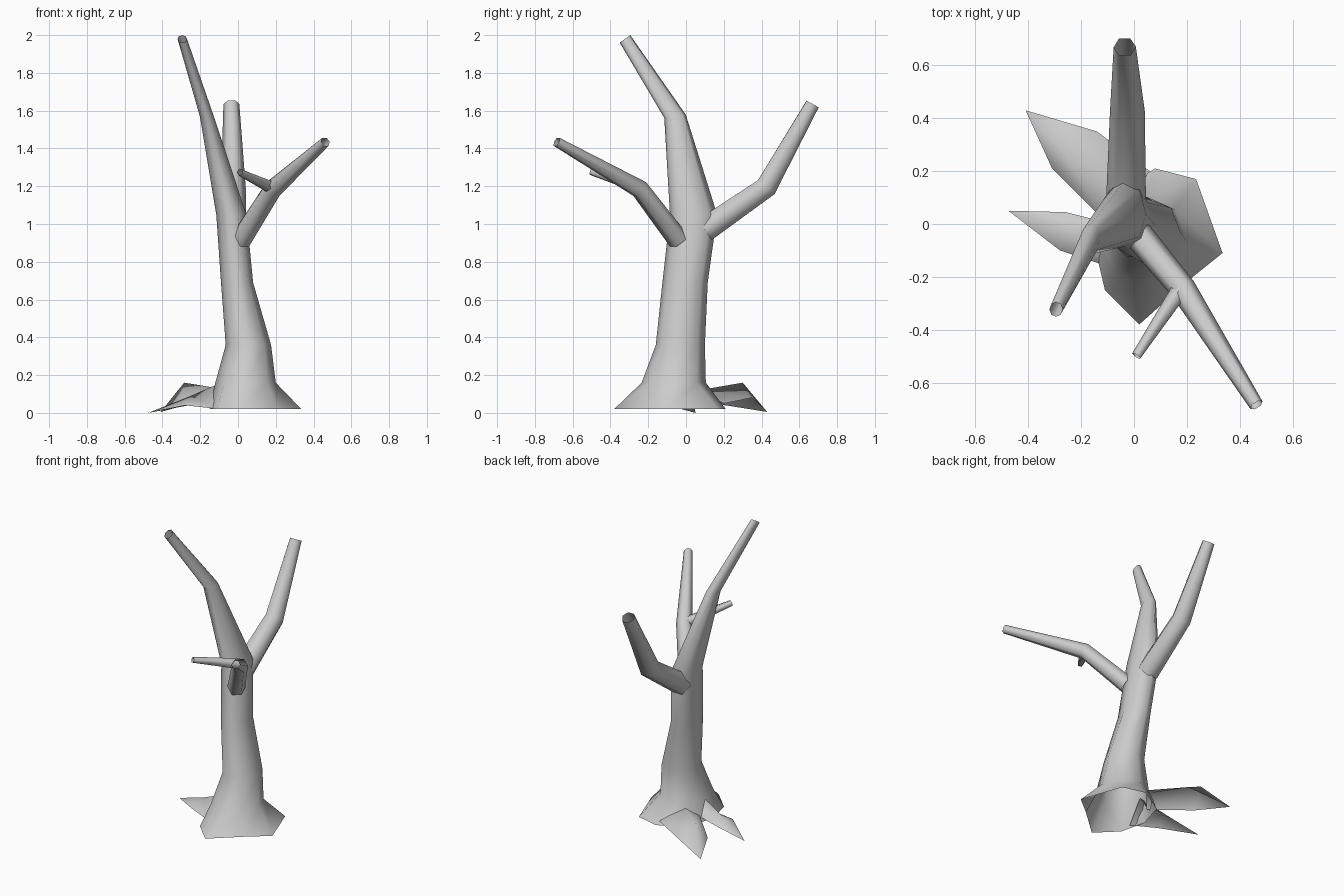
import bpy
from math import cos, sin, tau
from mathutils import Vector

cube = bpy.data.objects.get("Cube")
if cube:
    bpy.data.objects.remove(cube)

bark = bpy.data.materials.new("grey_bark")
bark.use_nodes = True
bark.diffuse_color = (0.6, 0.6, 0.6, 1)
bark.node_tree.nodes["Principled BSDF"].inputs["Base Color"].default_value = (0.6, 0.6, 0.6, 1)


def add_part(name, verts, faces):
    mesh = bpy.data.meshes.new(name)
    mesh.from_pydata(verts, [], faces)
    mesh.materials.append(bark)
    mesh.shade_smooth()
    obj = bpy.data.objects.new(name, mesh)
    bpy.context.collection.objects.link(obj)
    return obj


def loft(name, rings):
    """Join equal rings of points into an open tube."""
    n = len(rings[0])
    verts = [p for ring in rings for p in ring]
    faces = [(r * n + k, r * n + (k + 1) % n, (r + 1) * n + (k + 1) % n, (r + 1) * n + k)
             for r in range(len(rings) - 1) for k in range(n)]
    return add_part(name, verts, faces)


def limb(name, path, radii, sides=6):
    """Tapered tube whose rings stand square to the path."""
    pts = [Vector(p) for p in path]
    rings = []
    for i, (p, r) in enumerate(zip(pts, radii)):
        t = (pts[min(i + 1, len(pts) - 1)] - pts[max(i - 1, 0)]).normalized()
        u = t.cross(Vector((0, 0, 1))).normalized()
        v = u.cross(t)
        rings.append([p + r * (cos(tau * k / sides) * u + sin(tau * k / sides) * v)
                      for k in range(sides)])
    return loft(name, rings)


def root(name, left, ridge, right, tip):
    """Folded blade: a raised ridge with two sloping sides meeting in a tip."""
    verts = left + ridge + right + [tip]
    faces = [(0, 1, 3, 2), (2, 3, 5, 4), (1, 6, 3), (3, 6, 5)]
    return add_part(name, verts, faces)


# Trunk: flared foot outline, then oval rings (x, y, z, x radius, y radius, tilt)
foot = [(0.335, -0.11), (0.235, 0.17), (0.08, 0.21), (-0.1, 0.1),
        (-0.15, -0.08), (-0.11, -0.25), (0.02, -0.38), (0.21, -0.21)]
ovals = [(0.04, -0.065, 0.16, 0.16, 0.17, 0),
         (0.055, -0.03, 0.36, 0.12, 0.13, 0),
         (-0.005, -0.005, 0.69, 0.085, 0.12, 0),
         (-0.035, 0.04, 1.05, 0.08, 0.125, 0),
         (-0.165, -0.058, 1.57, 0.037, 0.057, 0.15),
         (-0.295, -0.323, 1.98, 0.025, 0.028, 0.7)]
rings = [[(x, y, 0.02) for x, y in foot]]
for x, y, z, rx, ry, tilt in ovals:
    rings.append([(x + rx * cos(tau * k / 8), y + ry * sin(tau * k / 8),
                   z + tilt * ry * sin(tau * k / 8)) for k in range(8)])
loft("trunk", rings)

# Branches
limb("back_branch", [(-0.03, 0.1, 0.97), (-0.025, 0.425, 1.195), (-0.035, 0.67, 1.635)],
     [0.075, 0.066, 0.042])
limb("front_branch", [(0.015, -0.04, 0.915), (0.185, -0.245, 1.185), (0.463, -0.685, 1.435)],
     [0.056, 0.05, 0.027])
limb("front_twig", [(0.18, -0.245, 1.195), (0.01, -0.5, 1.275)], [0.036, 0.02], 5)

# Surface roots
root("back_root",
     [(-0.1, 0.0, 0.06), (-0.31, 0.21, 0.04)],
     [(-0.04, 0.07, 0.12), (-0.285, 0.3, 0.16)],
     [(0.06, 0.2, 0.05), (-0.14, 0.35, 0.08)], (-0.41, 0.43, 0.005))
root("side_root",
     [(-0.1, -0.16, 0.02), (-0.28, -0.1, 0.04)],
     [(-0.09, -0.05, 0.16), (-0.25, -0.02, 0.09)],
     [(-0.12, 0.01, 0.05), (-0.26, 0.045, 0.04)], (-0.475, 0.05, 0.0))
